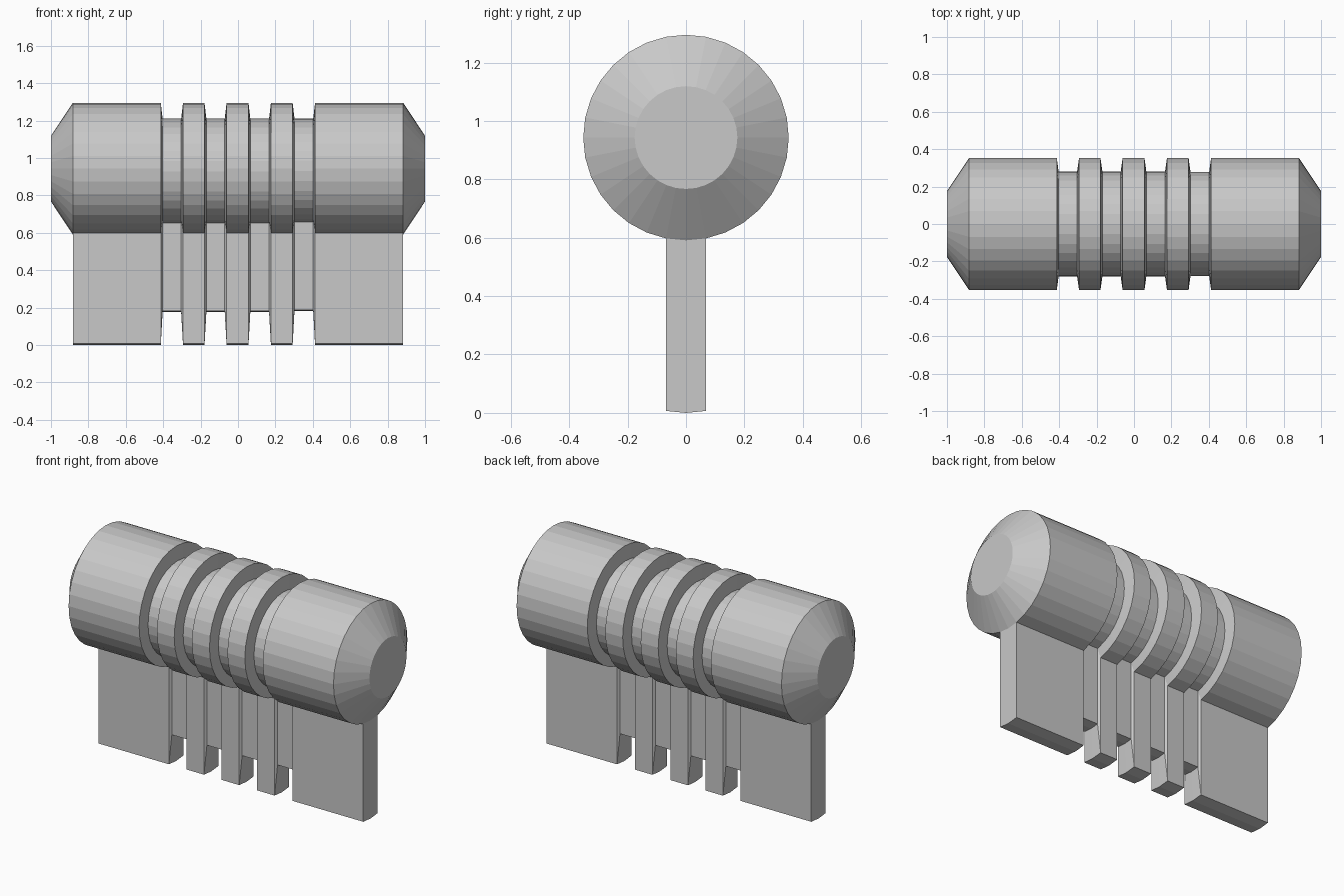
import bpy, bmesh
from math import sin, cos, tau

if "Cube" in bpy.data.objects:
    bpy.data.objects.remove(bpy.data.objects["Cube"])

SIDES, RADIUS, AXIS_Z = 32, 0.352, 0.943
DROP = AXIS_Z - RADIUS           # fin depth below the barrel
SHOULDER = 0.883                 # where the end bevels begin

grey = bpy.data.materials.new("light_grey")
grey.use_nodes = True
grey.diffuse_color = (0.58, 0.58, 0.58, 1)
grey.node_tree.nodes["Principled BSDF"].inputs["Base Color"].default_value = grey.diffuse_color


def circle(radius):
    """Points (y, z) around the barrel axis, starting at the bottom."""
    return [(radius * sin(tau * i / SIDES), AXIS_Z - radius * cos(tau * i / SIDES))
            for i in range(SIDES)]


# Keyhole section: the two lowest facets of the barrel pulled down into a fin
ring = circle(RADIUS)
section = ring[1:] + [(y, z - DROP) for y, z in (ring[-1], ring[0], ring[1])]

# Stations along x: (x, scale, height the scaling is centred on)
stations = [(-SHOULDER, 1, 0)]
grooves = [(-0.413, -0.294, 0.798, 0.873), (-0.179, -0.061, 0.798, 0.873),
           (0.056, 0.176, 0.798, 0.873), (0.292, 0.412, 0.793, 0.884)]
for x0, x1, s, pivot in grooves:
    stations += [(x0, 1, 0), (x0 + 0.010, s, pivot), (x1 - 0.010, s, pivot), (x1, 1, 0)]
stations.append((SHOULDER, 1, 0))

bm = bmesh.new()


def bridge(a, b):
    for i in range(len(a)):
        j = (i + 1) % len(a)
        bm.faces.new((a[i], a[j], b[j], b[i]))


# Grooved barrel and fin
loops = [[bm.verts.new((x, y * s, p + (z - p) * s)) for y, z in section]
         for x, s, p in stations]
for a, b in zip(loops, loops[1:]):
    bridge(a, b)

# Bevelled barrel ends and flat fin ends
for loop, side in ((loops[0], -1), (loops[-1], 1)):
    bottom = bm.verts.new((side * SHOULDER, *ring[0]))
    tip = [bm.verts.new((side, y, z)) for y, z in circle(RADIUS / 2)]
    bridge([bottom] + loop[:SIDES - 1], tip)
    bm.faces.new(tip)
    bm.faces.new([bottom] + loop[SIDES - 2:] + [loop[0]])

bmesh.ops.recalc_face_normals(bm, faces=bm.faces)
mesh = bpy.data.meshes.new("grooved_barrel_with_fin")
bm.to_mesh(mesh)
bm.free()
mesh.materials.append(grey)
body = bpy.data.objects.new("grooved_barrel_with_fin", mesh)
bpy.context.collection.objects.link(body)
